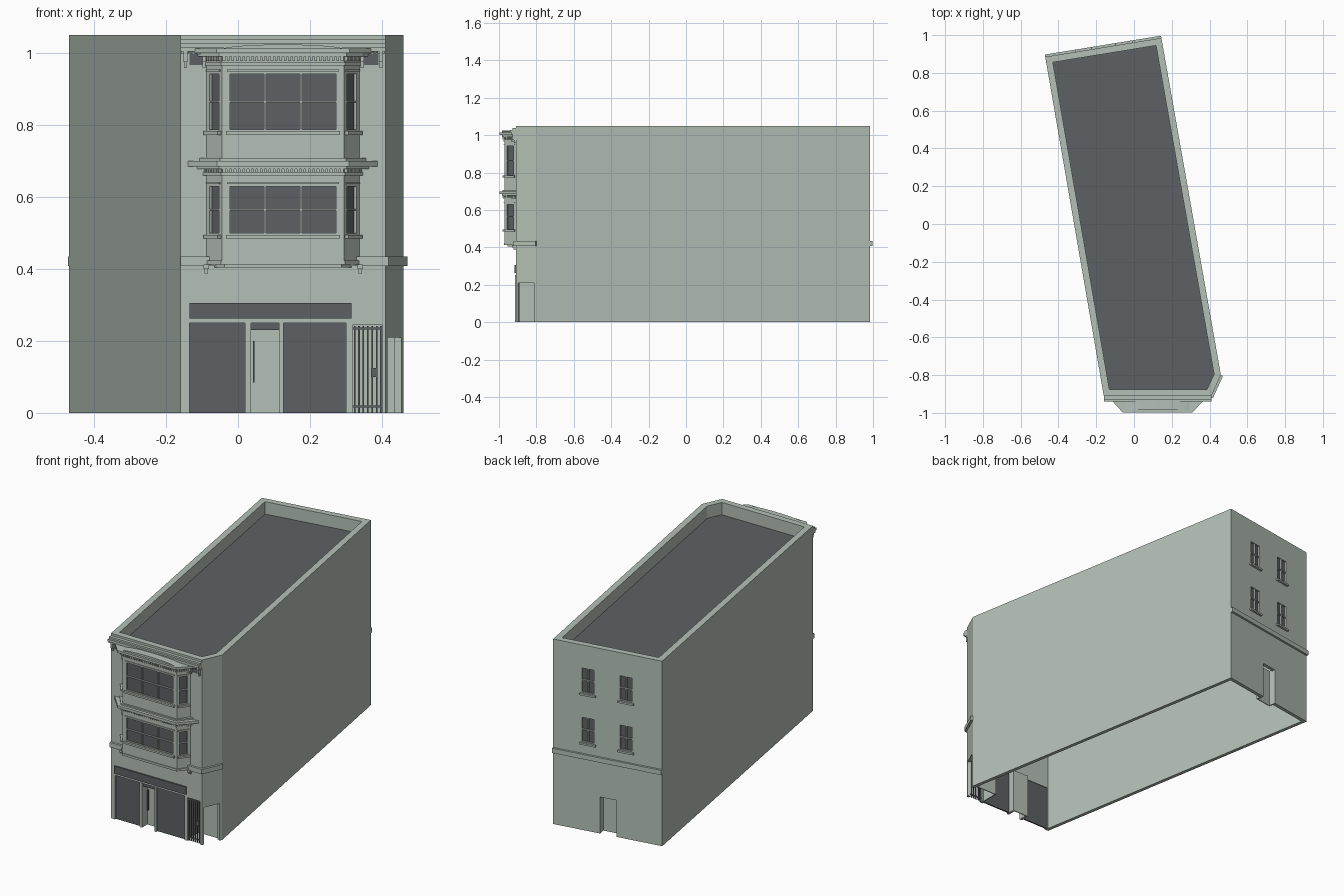
import bpy, bmesh, math
from mathutils import Vector

cube = bpy.data.objects.get("Cube")
if cube:
    bpy.data.objects.remove(cube, do_unlink=True)


def material(name, rgb):
    m = bpy.data.materials.new(name)
    m.use_nodes = True
    m.diffuse_color = (*rgb, 1)
    m.node_tree.nodes["Principled BSDF"].inputs["Base Color"].default_value = (*rgb, 1)
    return m


STONE = material("pale green stone", (0.46, 0.53, 0.47))
DARK = material("dark grey", (0.11, 0.12, 0.125))


# Pieces are (base points, extrusion vector); build() gathers them in one object
def build(name, pieces, *mats):
    bm = bmesh.new()
    for pts, vec in pieces:
        low = [bm.verts.new(p) for p in pts]
        high = [bm.verts.new(Vector(p) + Vector(vec)) for p in pts]
        bm.faces.new(low)
        bm.faces.new(high)
        for i in range(len(pts)):
            j = (i + 1) % len(pts)
            bm.faces.new((low[i], low[j], high[j], high[i]))
    bmesh.ops.recalc_face_normals(bm, faces=bm.faces)
    mesh = bpy.data.meshes.new(name)
    bm.to_mesh(mesh)
    bm.free()
    for m in mats:
        mesh.materials.append(m)
    ob = bpy.data.objects.new(name, mesh)
    bpy.context.collection.objects.link(ob)
    return ob


def prism(pts, z0, z1):
    return [(p[0], p[1], z0) for p in pts], (0, 0, z1 - z0)


def normal(a, b):
    d = (Vector(b) - Vector(a)).normalized()
    return Vector((d.y, -d.x))


def offset(pts, d):
    out = []
    for i, p in enumerate(pts):
        n1 = normal(pts[i - 1], p)
        n2 = normal(p, pts[(i + 1) % len(pts)])
        out.append(Vector(p) + (n1 + n2) * d / (1 + n1.dot(n2)))
    return out


# Block set on a wall: s runs along it, d is the distance out of it
def slab(wall, s0, s1, z0, z1, d0, d1):
    a, b = Vector(wall[0]), Vector(wall[1])
    t, n = (b - a).normalized(), normal(a, b)
    pts = [a + t * s + n * d for s, d in ((s0, d0), (s0, d1), (s1, d1), (s1, d0))]
    return prism(pts, z0, z1)


def length(wall):
    return (Vector(wall[1]) - Vector(wall[0])).length


def cut(ob, pieces):
    cutters = [build("cutter", [p], STONE) for p in pieces]
    for c in cutters:
        c.hide_render = True
        mod = ob.modifiers.new("cut", 'BOOLEAN')
        mod.operation, mod.object, mod.solver = 'DIFFERENCE', c, 'EXACT'
    dg = bpy.context.evaluated_depsgraph_get()
    mesh = bpy.data.meshes.new_from_object(ob.evaluated_get(dg))
    ob.modifiers.clear()
    ob.data = mesh
    for c in cutters:
        bpy.data.objects.remove(c, do_unlink=True)


# Recessed window: fills the cutter, glass, frame and sill lists
def window(wall, s0, s1, z0, z1, cols, rows, w=0.005):
    cuts = [slab(wall, s0, s1, z0, z1, -0.012, 0.02)]
    glass.append(slab(wall, s0, s1, z0, z1, -0.014, -0.009))
    for i in range(cols + 1):
        s = s0 + (s1 - s0) * i / cols
        frames.append(slab(wall, s - w / 2, s + w / 2, z0, z1, -0.012, 0))
    for i in range(rows + 1):
        z = z0 + (z1 - z0) * i / rows
        frames.append(slab(wall, s0, s1, z - w / 2, z + w / 2, -0.012, 0))
    sills.append(slab(wall, s0 - 0.008, s1 + 0.008, z0 - 0.012, z0 - 0.002, -0.002, 0.012))
    return cuts


glass, frames, sills = [], [], []
plan = [(-0.16, -0.91), (0.41, -0.91), (0.46, -0.80), (0.145, 0.985), (-0.47, 0.885)]
front, corner, back = plan[0:2], plan[1:3], plan[3:5]
LF, LC, LB = length(front), length(corner), length(back)


def fx(x0, x1, z0, z1, d0, d1):
    return slab(front, x0 + 0.16, x1 + 0.16, z0, z1, d0, d1)


# Main walls: hollow body, sunken roof and openings
shell = build("main_walls", [prism(plan, 0, 1.05)], STONE, DARK)
shop = [(-0.135, 0.02), (0.125, 0.30)]
holes = [prism(offset(plan, -0.035), 0.98, 1.2), prism(offset(plan, -0.02), -0.1, 0.96)]
holes += [fx(a, b, -0.02, 0.25, -0.05, 0.05) for a, b in shop]
holes += [fx(0.036, 0.114, -0.02, 0.25, -0.05, 0.05),
          fx(0.32, 0.40, -0.02, 0.245, -0.05, 0.05),
          slab(corner, 0.014, 0.106, -0.02, 0.21, -0.04, 0.05),
          slab(back, 0.43 * LB, 0.58 * LB, -0.02, 0.207, -0.05, 0.05)]
for f in (0.26, 0.61):
    for z in (0.50, 0.78):
        holes += window(back, f * LB, (f + 0.12) * LB, z, z + 0.142, 2, 2, 0.006)
cut(shell, holes)
for p in shell.data.polygons:
    p.material_index = 1 if p.normal.z > 0.9 and 0.95 < p.center.z < 1.0 else 0

# Bay: three faces over two floors
bay_line = [(-0.088, -0.91), (-0.045, -0.97), (0.295, -0.97), (0.338, -0.91)]
bay_plan = [(-0.095, -0.90)] + bay_line[1:3] + [(0.345, -0.90)]
sides = [bay_line[i:i + 2] for i in range(3)]
bay = build("bay_body", [prism(bay_plan, 0.415, 1.0)], STONE)
bay_cuts = []
for z0, z1 in ((0.497, 0.632), (0.785, 0.945)):
    for wall in sides:
        m = 0.02 if wall is sides[1] else 0.012
        bay_cuts += window(wall, m, length(wall) - m, z0, z1, 3 if m > 0.015 else 1, 2)
        sills.append(slab(wall, m - 0.006, length(wall) - m + 0.006, z1 + 0.004, z1 + 0.009, -0.002, 0.005))
cut(bay, bay_cuts)

build("window_glass", glass, DARK)
build("window_frames", frames, STONE)
build("window_sills", sills, STONE)


# Bay cornices with small tooth blocks
def ring(d, z0, z1):
    return prism([(p.x, min(p.y, -0.90)) for p in offset(bay_plan, d)], z0, z1)


def teeth(wall, z0, z1, d, pitch=0.012):
    n = int(length(wall) / pitch)
    step = length(wall) / n
    return [slab(wall, (i + 0.2) * step, (i + 0.8) * step, z0, z1, -0.002, d) for i in range(n)]


build("bay_base", [ring(0.004, 0.412, 0.424), ring(-0.015, 0.404, 0.414)], STONE)
build("bay_middle_cornice", [ring(0.005, 0.66, 0.668), ring(0.014, 0.678, 0.685),
                             ring(0.027, 0.685, 0.70), ring(0.010, 0.70, 0.708)], STONE)
build("bay_top_cornice", [ring(0.005, 0.965, 0.975), ring(0.014, 0.99, 1.0), ring(0.028, 1.0, 1.013)], STONE)
build("bay_teeth", [t for w in sides for z in (0.668, 0.978) for t in teeth(w, z, z + 0.012, 0.010)], STONE)

# Shallow curved cap on the bay
arc = [(0.125 + 0.17 * math.cos(a), -0.985, 1.01 + 0.014 * math.sin(a))
       for a in (math.pi * i / 16 for i in range(17))]
build("bay_arched_cap", [(arc, (0, 0.085, 0))], STONE)

# Main cornice, its brackets and dark end panels
build("main_cornice", [slab(front, 0, LF, 1.004, 1.014, -0.002, 0.022),
                       slab(front, 0, LF, 1.014, 1.028, -0.002, 0.03),
                       slab(front, 0, LF, 1.028, 1.038, -0.002, 0.018)], STONE)
build("cornice_panels", [fx(a, b, 0.967, 0.998, -0.002, 0.003)
                         for a, b in ((-0.135, -0.098), (0.35, 0.39))], DARK)
brackets = []
for x in (-0.146, -0.094, 0.345, 0.397):
    brackets += [fx(x - 0.005, x + 0.005, 0.975, 1.004, -0.002, 0.018),
                 fx(x - 0.004, x + 0.004, 0.958, 0.975, -0.002, 0.009)]
for x in (-0.088, 0.34):
    brackets += [fx(x - 0.008, x + 0.008, 0.40, 0.412, -0.002, 0.02),
                 fx(x - 0.005, x + 0.005, 0.388, 0.40, -0.002, 0.011)]
build("brackets", brackets, STONE)
build("cornice_teeth", teeth(front, 0.997, 1.005, 0.012), STONE)

# Band between the floors
build("floor_band", [slab(front, 0, LF + 0.006, 0.408, 0.435, -0.002, 0.012),
                     slab(corner, -0.005, LC, 0.408, 0.435, -0.002, 0.012),
                     slab(back, 0, LB, 0.408, 0.435, -0.002, 0.012)], STONE)

# Shop front: glass, sign board and recessed door
build("shop_glass", [fx(a, b, 0, 0.25, -0.016, -0.008) for a, b in shop], DARK)
build("sign_board", [fx(-0.135, 0.315, 0.263, 0.306, -0.002, 0.008)], DARK)
build("door_pillars", [fx(a, a + 0.012, 0, 0.253, -0.05, 0.004) for a in (0.024, 0.114)], STONE)
build("shop_door", [fx(0.036, 0.114, 0, 0.25, -0.05, -0.045)], STONE)
build("door_transom", [fx(0.036, 0.114, 0.23, 0.25, -0.045, -0.01)], DARK)
build("door_handle", [fx(0.042, 0.046, 0.085, 0.20, -0.045, -0.036)], DARK)

# Corner porch behind the gate
build("porch_walls", [prism([(0.305, -0.795), (0.45, -0.795), (0.45, -0.79), (0.305, -0.79)], 0, 0.255),
                      prism([(0.305, -0.895), (0.311, -0.895), (0.311, -0.79), (0.305, -0.79)], 0, 0.255),
                      prism([(0.305, -0.895), (0.40, -0.895), (0.435, -0.80), (0.305, -0.79)], 0.25, 0.256)],
      STONE)
gate = [fx(0.322 + i * 0.0122, 0.3265 + i * 0.0122, 0, 0.242, -0.014, -0.008) for i in range(7)]
gate += [fx(0.32, 0.40, z, z + 0.006, -0.014, -0.008) for z in (0.015, 0.232)]
gate += [fx(0.37, 0.384, 0.10, 0.125, -0.015, -0.007)]
build("gate", gate, DARK)

# Back door, set in its opening
build("back_door", [slab(back, 0.42 * LB, 0.59 * LB, 0, 0.215, -0.045, -0.04)], STONE)
build("back_door_jambs", [slab(back, f * LB, (f + 0.01) * LB, 0, 0.215, -0.042, -0.015)
                          for f in (0.42, 0.58)], STONE)
